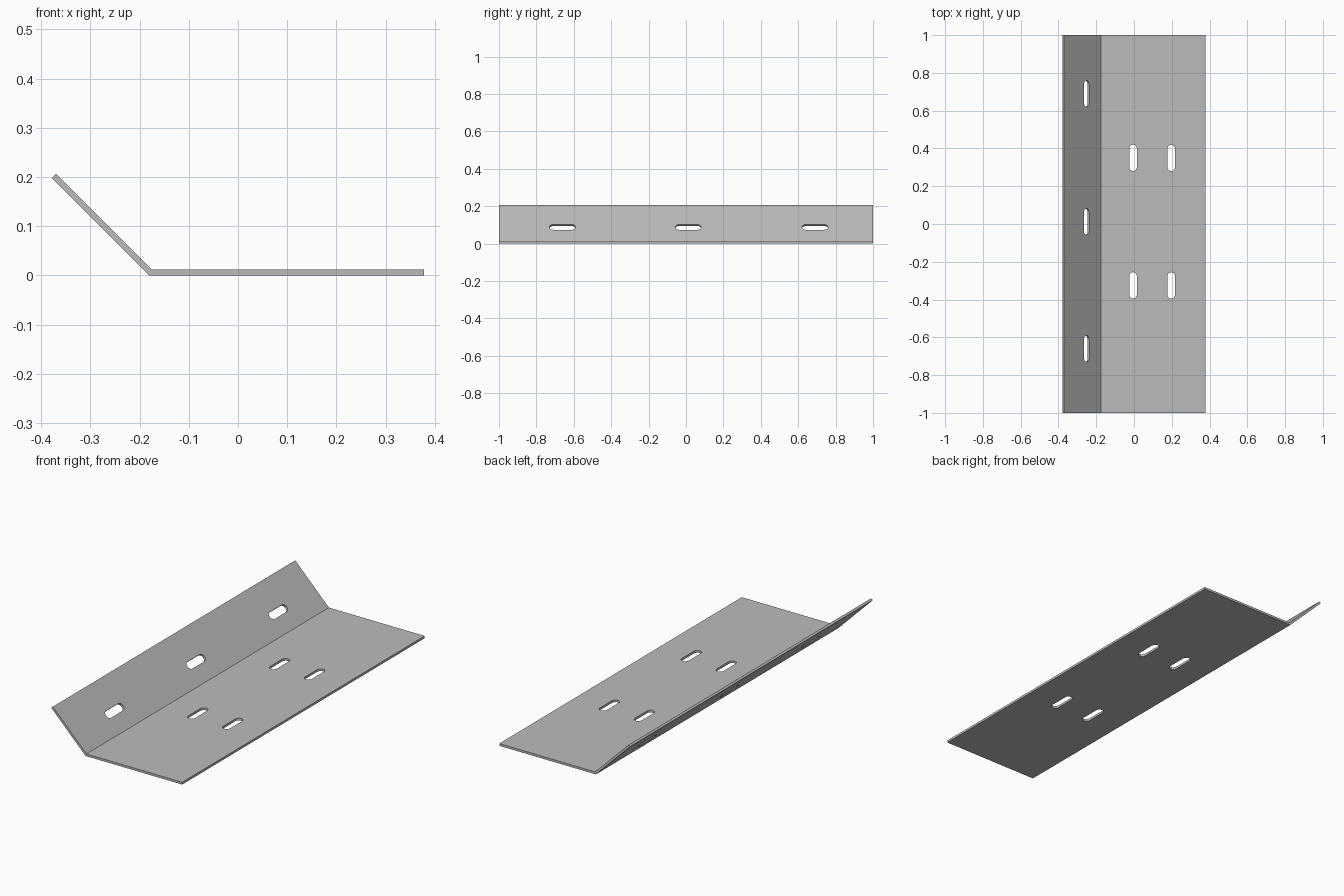
import bpy
import bmesh
from math import pi, cos, sin, tan, radians
from mathutils import Matrix, Vector

if "Cube" in bpy.data.objects:
    bpy.data.objects.remove(bpy.data.objects["Cube"], do_unlink=True)

LENGTH = 2.0
THICK = 0.012
HALF_W = 0.378
BEND_X = -0.18
ANGLE = radians(45)
SLOT_LENGTH, SLOT_WIDTH = 0.14, 0.04

steel = bpy.data.materials.new("grey_steel")
steel.use_nodes = True
grey = (0.5, 0.5, 0.5, 1)
steel.diffuse_color = grey
steel.node_tree.nodes["Principled BSDF"].inputs["Base Color"].default_value = grey


def prism(name, points, vector, matrix=Matrix()):
    """Extrude a closed outline along a vector."""
    bm = bmesh.new()
    face = bm.faces.new([bm.verts.new(p) for p in points])
    result = bmesh.ops.extrude_face_region(bm, geom=[face])
    moved = [g for g in result["geom"] if isinstance(g, bmesh.types.BMVert)]
    bmesh.ops.translate(bm, verts=moved, vec=vector)
    bmesh.ops.recalc_face_normals(bm, faces=bm.faces)
    bm.transform(matrix)
    mesh = bpy.data.meshes.new(name)
    bm.to_mesh(mesh)
    bm.free()
    mesh.materials.append(steel)
    obj = bpy.data.objects.new(name, mesh)
    bpy.context.collection.objects.link(obj)
    return obj


def cut_slot(plate, centre, tilt):
    """Punch a round-ended slot, running along y, through the plate."""
    radius, depth, steps = SLOT_WIDTH / 2, 0.08, 8
    straight = SLOT_LENGTH / 2 - radius
    outline = []
    for start, shift in ((0, straight), (pi, -straight)):
        for i in range(steps + 1):
            a = start + pi * i / steps
            outline.append((radius * cos(a), radius * sin(a) + shift, -depth / 2))
    place = Matrix.Translation(centre) @ Matrix.Rotation(tilt, 4, "Y")
    cutter = prism("slot_cutter", outline, (0, 0, depth), place)
    cutter.hide_render = True
    mod = plate.modifiers.new("slot", "BOOLEAN")
    mod.operation = "DIFFERENCE"
    mod.solver = "EXACT"
    mod.object = cutter
    bpy.context.view_layer.objects.active = plate
    bpy.ops.object.modifier_apply(modifier=mod.name)
    bpy.data.objects.remove(cutter, do_unlink=True)


# Bent sheet: flat base with a flange rising at the bend
rise = (BEND_X + HALF_W) * tan(ANGLE)
lip = Vector((sin(ANGLE), cos(ANGLE))) * THICK
profile = [
    (BEND_X, 0), (HALF_W, 0), (HALF_W, THICK),
    (BEND_X + THICK * tan(ANGLE / 2), THICK),
    (-HALF_W + lip.x, rise + lip.y), (-HALF_W, rise),
]
plate = prism("bent_plate", [(x, -LENGTH / 2, z) for x, z in profile], (0, LENGTH, 0))

# Four slots in the base
for x in (-0.005, 0.197):
    for y in (0.35, -0.325):
        cut_slot(plate, (x, y, THICK / 2), 0)

# Three slots in the flange
for y in (0.69, 0.012, -0.66):
    cut_slot(plate, (-0.255, y, 0.0835), ANGLE)

# Smooth slot ends, crisp sheet edges
bpy.ops.object.select_all(action="DESELECT")
plate.select_set(True)
bpy.context.view_layer.objects.active = plate
bpy.ops.object.shade_smooth_by_angle(angle=radians(30))
